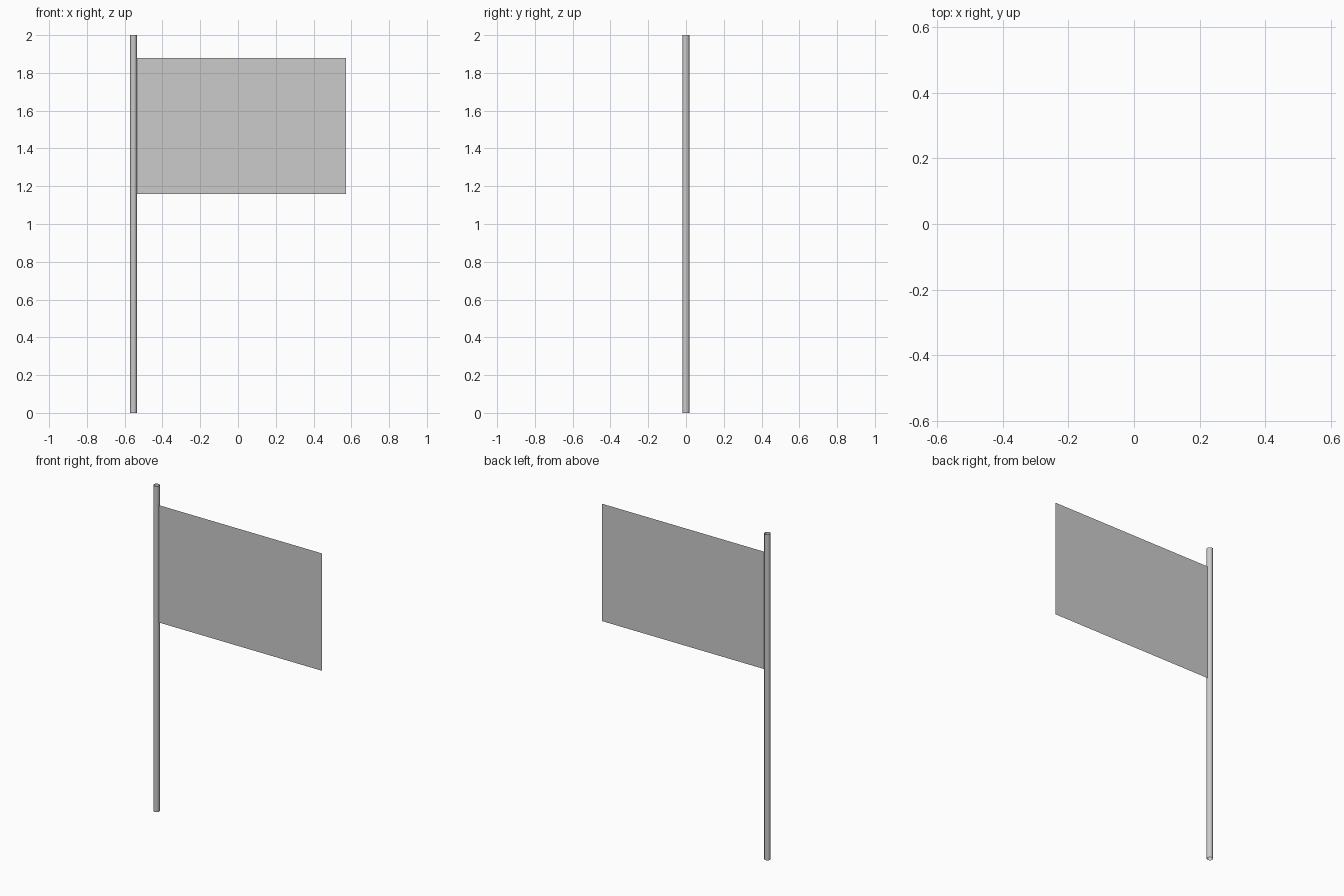
import bpy

if "Cube" in bpy.data.objects:
    bpy.data.objects.remove(bpy.data.objects["Cube"])

POLE_X, POLE_R = -0.553, 0.018
LEFT, RIGHT = POLE_X + POLE_R, 0.571
BOTTOM, TOP = 1.16, 1.88

# Pole: open-ended tube
bpy.ops.mesh.primitive_cylinder_add(vertices=12, radius=POLE_R, depth=2,
                                    end_fill_type='NOTHING',
                                    location=(POLE_X, 0, 1))
pole = bpy.context.object
pole.name = "pole"
bpy.ops.object.shade_smooth_by_angle()

# Flag: single flat sheet that starts at the pole's surface
mesh = bpy.data.meshes.new("flag")
mesh.from_pydata([(LEFT, 0, BOTTOM), (RIGHT, 0, BOTTOM),
                  (RIGHT, 0, TOP), (LEFT, 0, TOP)], [], [(0, 1, 2, 3)])
flag = bpy.data.objects.new("flag", mesh)
bpy.context.collection.objects.link(flag)
